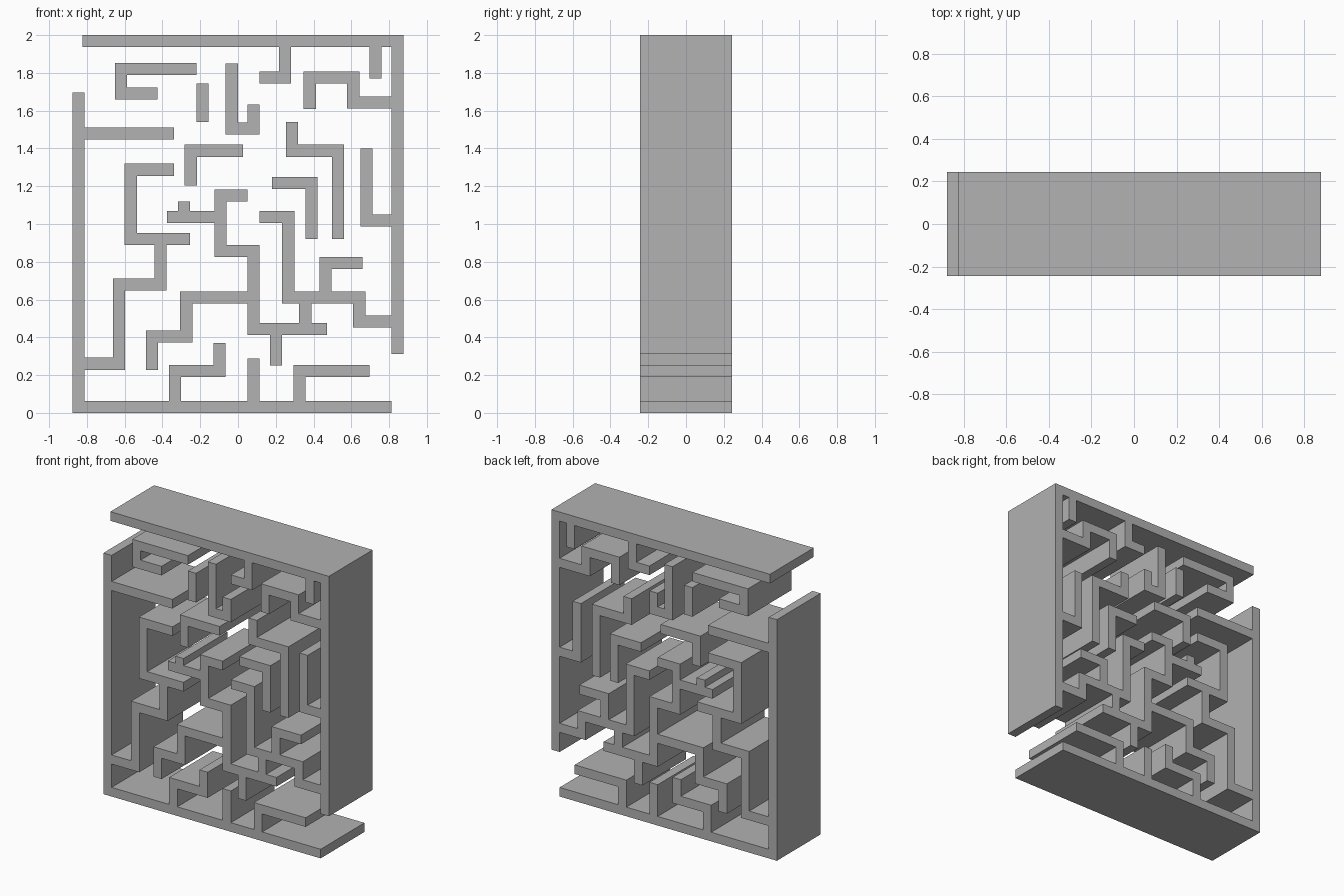
import bpy, bmesh
from mathutils import Vector

HALF_WALL = 0.032      # half the wall thickness
HALF_DEPTH = 0.243     # half the depth of the maze
INNER = 81.3           # inner face of the side frames, in hundredths
FLOOR = 6.4            # top face of the bottom frame, in hundredths

cube = bpy.data.objects.get("Cube")
if cube:
    bpy.data.objects.remove(cube, do_unlink=True)

grey = bpy.data.materials.new("plain_grey")
grey.use_nodes = True
colour = (0.445, 0.445, 0.445, 1)
grey.diffuse_color = colour
grey.node_tree.nodes["Principled BSDF"].inputs["Base Color"].default_value = colour


def outline(path):
    """Thicken a right-angled path into a closed outline with square ends."""
    normals = []
    for a, b in zip(path, path[1:]):
        along = (b - a).normalized()
        normals.append(Vector((-along.y, along.x)))
    offsets = [normals[0]]
    offsets += [m + n for m, n in zip(normals, normals[1:])]
    offsets.append(normals[-1])
    left = [p + o * HALF_WALL for p, o in zip(path, offsets)]
    right = [p - o * HALF_WALL for p, o in zip(path, offsets)]
    return left + right[::-1]


def wall(name, axis, x, z, *stops):
    """Run a wall from (x, z), turning at each stop; axis is the first direction."""
    path = [Vector((x, z)) / 100]
    horizontal = axis == "across"
    for stop in stops:
        if horizontal:
            x = stop
        else:
            z = stop
        path.append(Vector((x, z)) / 100)
        horizontal = not horizontal

    bm = bmesh.new()
    verts = [bm.verts.new((p.x, -HALF_DEPTH, p.y)) for p in outline(path)]
    face = bm.faces.new(verts)
    extruded = bmesh.ops.extrude_face_region(bm, geom=[face], use_keep_orig=True)
    moved = [g for g in extruded["geom"] if isinstance(g, bmesh.types.BMVert)]
    bmesh.ops.translate(bm, verts=moved, vec=(0, 2 * HALF_DEPTH, 0))
    bmesh.ops.recalc_face_normals(bm, faces=bm.faces)
    mesh = bpy.data.meshes.new(name)
    bm.to_mesh(mesh)
    bm.free()
    mesh.materials.append(grey)
    bpy.context.collection.objects.link(bpy.data.objects.new(name, mesh))


# Outer frame, open at two opposite corners
wall("left_side_frame", "up", 84.5, 31.3, 200)
wall("right_side_frame", "up", -84.5, 0, 169.5)
wall("bottom_frame", "across", -INNER, 3.2, INNER)
wall("top_frame", "across", -82.3, 196.8, INNER)

# Upper walls
wall("upper_hook", "across", -22, 182, -62, 169, -42.5)
wall("side_shelf", "across", -INNER, 148, -34)
wall("floating_post", "up", -18.8, 154, 174.5)
wall("upper_j_wall", "up", -3.3, 185, 150.5, 8.2, 163.3)
wall("hanging_hook", "up", 24.8, 193.6, 177.5, 11.5)
wall("hanging_stub", "up", 72.9, 193.6, 177)
wall("upper_bracket", "up", 38, 161, 177.5, 61, 164.3, INNER)

# Middle walls
wall("step_wall", "up", 28.5, 154, 138.8, 53, 92)
wall("middle_hook", "across", 2.7, 138.8, -25, 120.5)
wall("middle_angle", "across", 18, 121.8, 39, 92)
wall("side_angle", "up", 68, 140, 101.8, INNER)
wall("c_wall", "across", -34, 128.7, -56.8, 92, -25.4)
wall("lower_stair", "up", -41, 88.8, 67.9, -63, 26, -INNER)
wall("central_stair", "across", 5, 115, -9.3, 85.8, 8.2, 44.5, 47)
wall("central_branch", "across", -37.6, 103.8, -12.5)
wall("branch_nub", "up", -28.5, 107, 112)
wall("long_stair", "across", 11.5, 103.8, 26.6, 61, 64.2, 48.3, INNER)

# Lower walls
wall("descending_stair", "across", 5, 61, -27.4, 40.5, -45.6, 22.7)
wall("lower_hook", "across", 66, 79.3, 46.3, 64.2)
wall("connector", "up", 35.6, 47.7, 57.8)
wall("lower_stub", "up", 20.1, 25, 41.3)

# Walls rising from the bottom frame
wall("floor_stair", "up", -33.4, FLOOR, 22.2, -9.8, 37)
wall("floor_post", "up", 8.2, FLOOR, 28.7)
wall("floor_hook", "up", 32.6, FLOOR, 22.2, 69.6)
